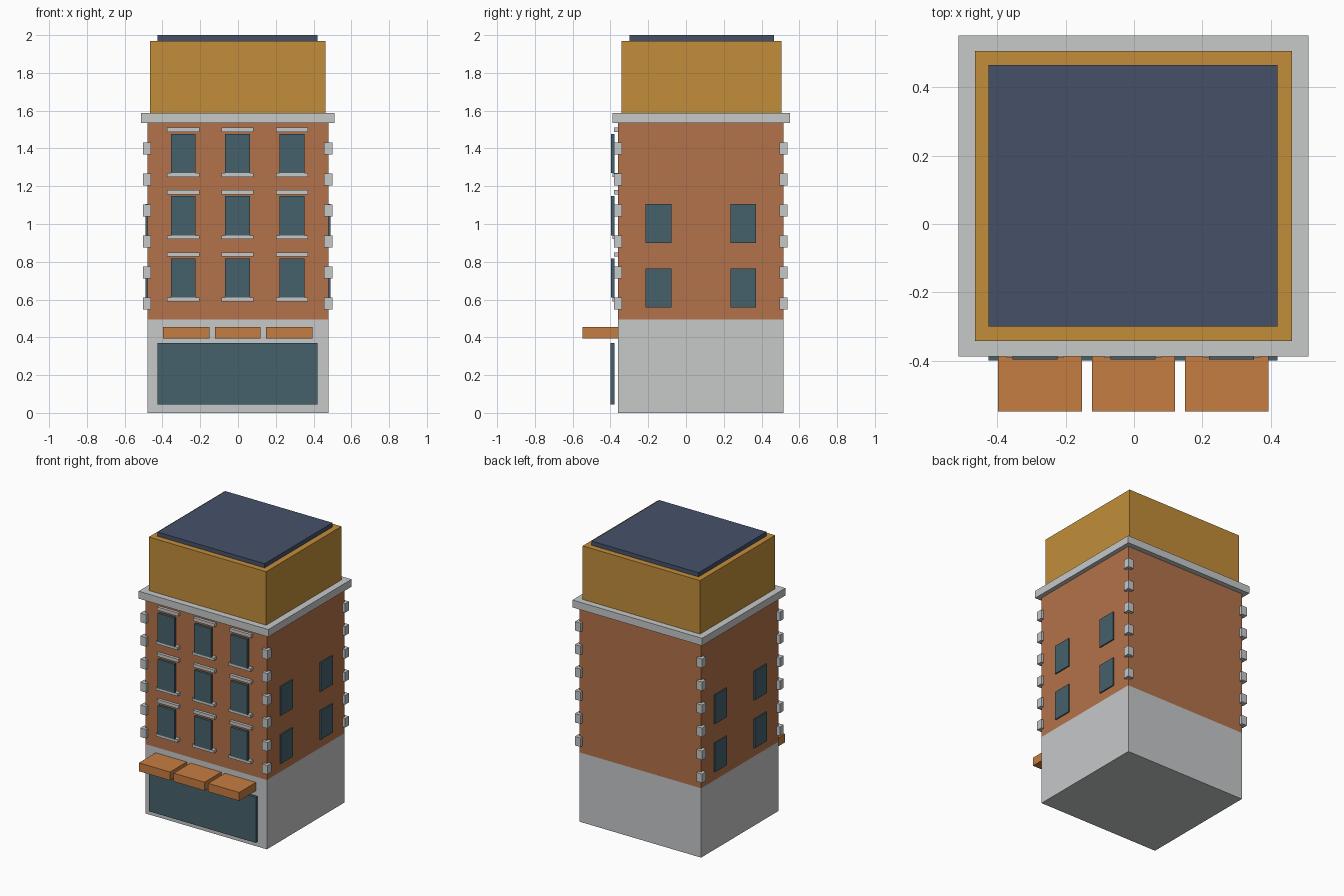
import bpy, bmesh

if "Cube" in bpy.data.objects:
    bpy.data.objects.remove(bpy.data.objects["Cube"])


def material(name, rgb):
    lin = [((c / 255 + 0.055) / 1.055) ** 2.4 for c in rgb]
    m = bpy.data.materials.new(name)
    m.diffuse_color = (*lin, 1)
    m.use_nodes = True
    m.node_tree.nodes["Principled BSDF"].inputs["Base Color"].default_value = m.diffuse_color
    return m


STONE = material("pale grey stone", (199, 200, 201))
BRICK = material("red brick", (179, 114, 74))
OCHRE = material("ochre cladding", (194, 141, 58))
SLATE = material("blue slate", (70, 81, 105))
GLASS = material("dark teal glass", (70, 97, 107))
CANVAS = material("orange canvas", (198, 125, 65))


def boxes(name, mat, extents):
    """One object made of boxes given as (x0, x1, y0, y1, z0, z1)."""
    bm = bmesh.new()
    for x0, x1, y0, y1, z0, z1 in extents:
        for v in bmesh.ops.create_cube(bm, size=1)["verts"]:
            v.co.x = x1 if v.co.x > 0 else x0
            v.co.y = y1 if v.co.y > 0 else y0
            v.co.z = z1 if v.co.z > 0 else z0
    me = bpy.data.meshes.new(name)
    bm.to_mesh(me)
    bm.free()
    me.materials.append(mat)
    ob = bpy.data.objects.new(name, me)
    bpy.context.collection.objects.link(ob)
    return ob


# Stacked main volumes
FRONT, BACK, SIDE = -0.36, 0.515, 0.48
boxes("ground_floor", STONE, [(-SIDE, SIDE, FRONT, BACK, 0, 0.495)])
boxes("brick_storeys", BRICK, [(-SIDE, SIDE, FRONT, BACK, 0.495, 1.54)])
boxes("cornice", STONE, [(-0.513, 0.511, -0.388, 0.551, 1.535, 1.588)])
boxes("attic_storey", OCHRE, [(-0.465, 0.462, -0.342, 0.506, 1.588, 1.97)])
boxes("roof_slab", SLATE, [(-0.425, 0.42, -0.30, 0.465, 1.97, 2.0)])

# Shop front: wide window standing slightly proud, three awnings above
boxes("shop_window", GLASS, [(-0.425, 0.42, -0.399, -0.378, 0.045, 0.37)])
boxes("awnings", CANVAS, [(x0, x1, -0.549, FRONT, 0.395, 0.455)
                          for x0, x1 in ((-0.398, -0.152), (-0.123, 0.12), (0.149, 0.394))])

# Front windows with lintels and sills, three by three
panes, lintels, sills = [], [], []
for row in range(3):
    z = 0.61 + 0.33 * row
    for x in (-0.29, -0.003, 0.285):
        panes.append((x - 0.066, x + 0.066, -0.397, -0.378, z, z + 0.207))
        lintels.append((x - 0.085, x + 0.085, -0.38, FRONT, z + 0.217, z + 0.24))
        sills.append((x - 0.085, x + 0.085, -0.39, FRONT, z - 0.02, z))
boxes("front_windows", GLASS, panes)
boxes("lintels", STONE, lintels)
boxes("sills", STONE, sills)

# Side windows, two by two on both flanks
side_panes = []
for z in (0.557, 0.90):
    for y in (-0.146, 0.303):
        for s in (-1, 1):
            a, b = sorted((s * 0.475, s * 0.489))
            side_panes.append((a, b, y - 0.068, y + 0.068, z, z + 0.207))
boxes("side_windows", GLASS, side_panes)

# Corner quoins
quoins = []
for i in range(6):
    z = 0.58 + 0.164 * i
    for x in (-0.482, 0.478):
        for y in (-0.36, 0.516):
            quoins.append((x - 0.022, x + 0.022, y - 0.022, y + 0.022, z - 0.032, z + 0.032))
boxes("quoins", STONE, quoins)
